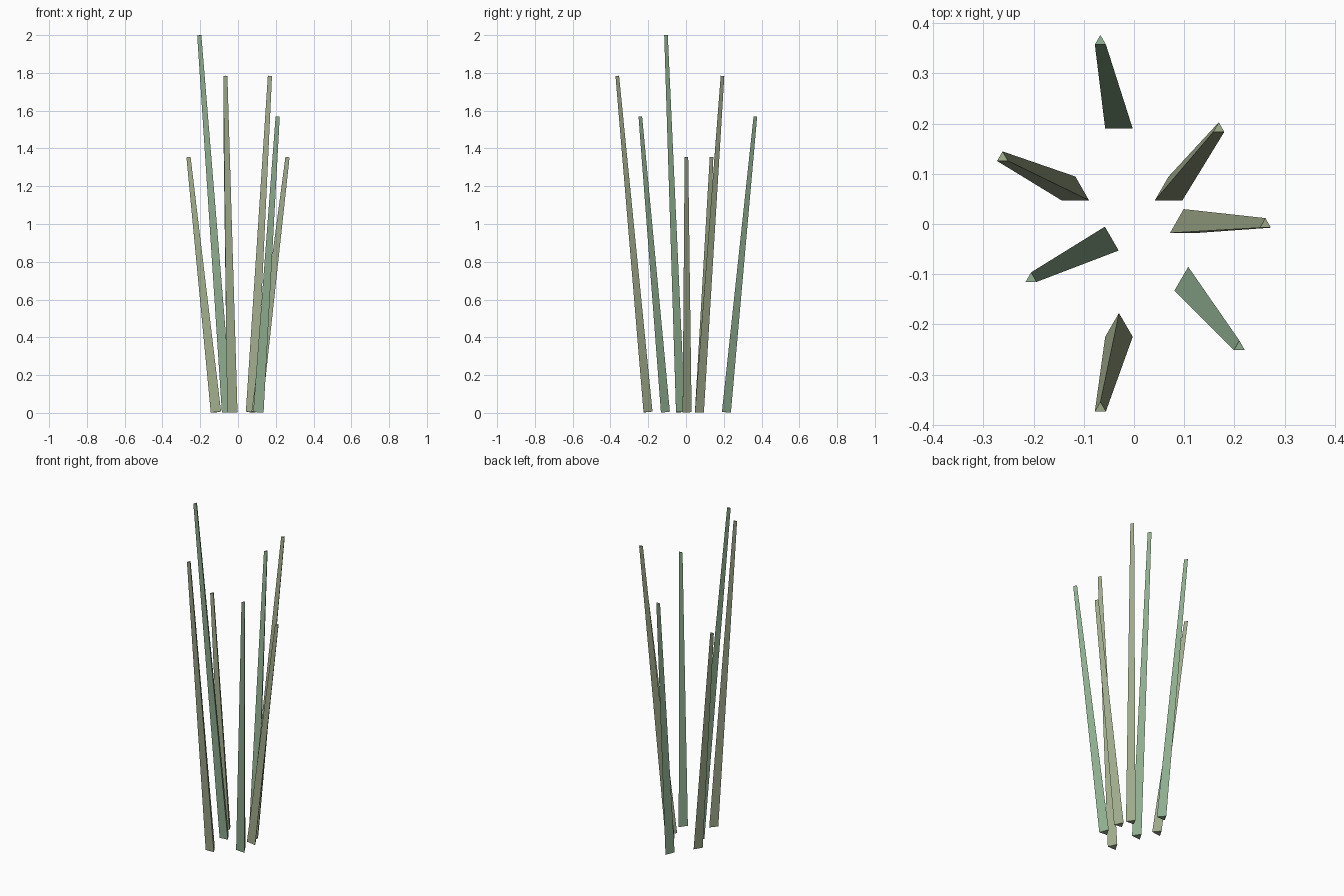
import bpy, bmesh
from mathutils import Vector, Matrix

if "Cube" in bpy.data.objects:
    bpy.data.objects.remove(bpy.data.objects["Cube"])


def material(name, rgb):
    m = bpy.data.materials.new(name)
    m.diffuse_color = (*rgb, 1)
    m.use_nodes = True
    m.node_tree.nodes["Principled BSDF"].inputs["Base Color"].default_value = m.diffuse_color
    return m


olive = material("olive_green", (0.35, 0.41, 0.26))
green = material("leaf_green", (0.28, 0.43, 0.28))


def blade(i, base, tip, mat):
    """Three-sided tapered stalk leaning from base to tip."""
    base, tip = Vector(base), Vector(tip)
    axis = tip - base
    turn = Vector((0, 0, 1)).rotation_difference(axis).to_matrix().to_4x4()
    bm = bmesh.new()
    bmesh.ops.create_cone(bm, cap_ends=True, segments=3, radius1=0.0317,
                          radius2=0.0127, depth=axis.length)
    # point one corner towards +y in plan
    top = max(bm.verts, key=lambda v: v.co.y)
    if abs(top.co.x) > 0.001:
        bmesh.ops.rotate(bm, verts=bm.verts, matrix=Matrix.Rotation(1.5707963, 3, 'Z'))
    bmesh.ops.transform(bm, verts=bm.verts,
                        matrix=Matrix.Translation((base + tip) / 2) @ turn)
    me = bpy.data.meshes.new(f"grass_blade_{i}")
    bm.to_mesh(me)
    bm.free()
    me.materials.append(mat)
    ob = bpy.data.objects.new(f"grass_blade_{i}", me)
    bpy.context.collection.objects.link(ob)


# Ring of seven blades: base xy, tip xy, height, colour
blades = [
    ((0.099, -0.002), (0.262, -0.001), 1.354, olive),
    ((0.069, 0.063), (0.169, 0.190), 1.784, olive),
    ((-0.030, 0.206), (-0.067, 0.364), 1.569, green),
    ((-0.117, 0.063), (-0.262, 0.132), 1.354, olive),
    ((-0.058, -0.037), (-0.205, -0.109), 1.999, green),
    ((-0.030, -0.209), (-0.067, -0.367), 1.784, olive),
    ((0.108, -0.117), (0.210, -0.245), 1.569, green),
]
for i, (b, t, h, mat) in enumerate(blades, 1):
    blade(i, (*b, 0.004), (*t, h), mat)
